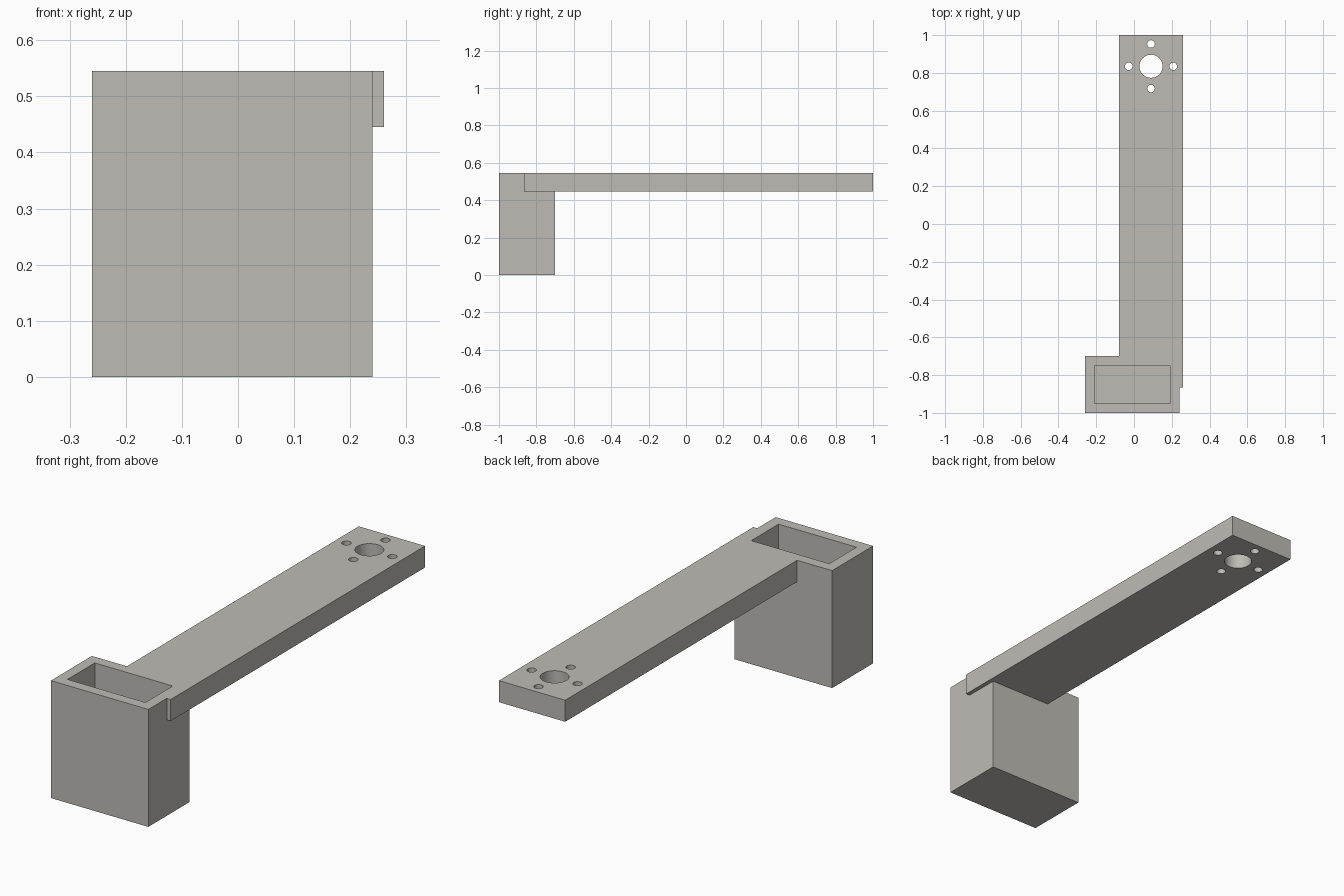
import bpy
import math

default = bpy.data.objects.get("Cube")
if default:
    bpy.data.objects.remove(default, do_unlink=True)

grey = bpy.data.materials.new("warm_grey")
grey.use_nodes = True
COLOUR = (0.52, 0.50, 0.46, 1)
grey.diffuse_color = COLOUR
grey.node_tree.nodes["Principled BSDF"].inputs["Base Color"].default_value = COLOUR


def box(name, lo, hi):
    """Box spanning two opposite corners."""
    bpy.ops.mesh.primitive_cube_add(size=1)
    ob = bpy.context.object
    ob.name = name
    for v in ob.data.vertices:
        v.co = [a if c < 0 else b for c, a, b in zip(v.co, lo, hi)]
    ob.data.materials.append(grey)
    return ob


def drill(name, x, y, radius, sides):
    """Vertical cutter through the arm."""
    bpy.ops.mesh.primitive_cylinder_add(vertices=sides, radius=radius, depth=0.4,
                                        location=(x, y, TOP - 0.05))
    ob = bpy.context.object
    ob.name = name
    ob.data.materials.append(grey)
    return ob


def combine(target, tool, operation):
    """Apply a boolean and discard the tool."""
    tool.hide_render = True
    mod = target.modifiers.new(operation.lower(), 'BOOLEAN')
    mod.operation = operation
    mod.solver = 'EXACT'
    mod.object = tool
    bpy.context.view_layer.objects.active = target
    bpy.ops.object.modifier_apply(modifier=mod.name)
    bpy.data.objects.remove(tool, do_unlink=True)


TOP = 0.545
WALL = 0.05

# Hollow mounting box joined to the long arm
bracket = box("bracket", (-0.26, -1, 0), (0.24, -0.70, TOP))
arm = box("arm", (-0.08, -0.865, TOP - 0.1), (0.26, 1, TOP))
combine(bracket, arm, 'UNION')

# Open-topped pocket
pocket = box("pocket_cutter", (-0.26 + WALL, -1 + WALL, WALL),
             (0.24 - WALL, -0.70 - WALL, TOP + 0.2))
combine(bracket, pocket, 'DIFFERENCE')

# Central bore with four screw holes around it
cx, cy, ring = 0.09, 0.835, 0.118
combine(bracket, drill("bore_cutter", cx, cy, 0.061, 64), 'DIFFERENCE')
for i in range(4):
    a = i * math.pi / 2
    hole = drill("screw_cutter", cx + ring * math.cos(a), cy + ring * math.sin(a), 0.02, 32)
    combine(bracket, hole, 'DIFFERENCE')

# Smooth hole walls, crisp edges
bpy.ops.object.select_all(action='DESELECT')
bracket.select_set(True)
bpy.context.view_layer.objects.active = bracket
bpy.ops.object.shade_smooth_by_angle(angle=math.radians(30))
